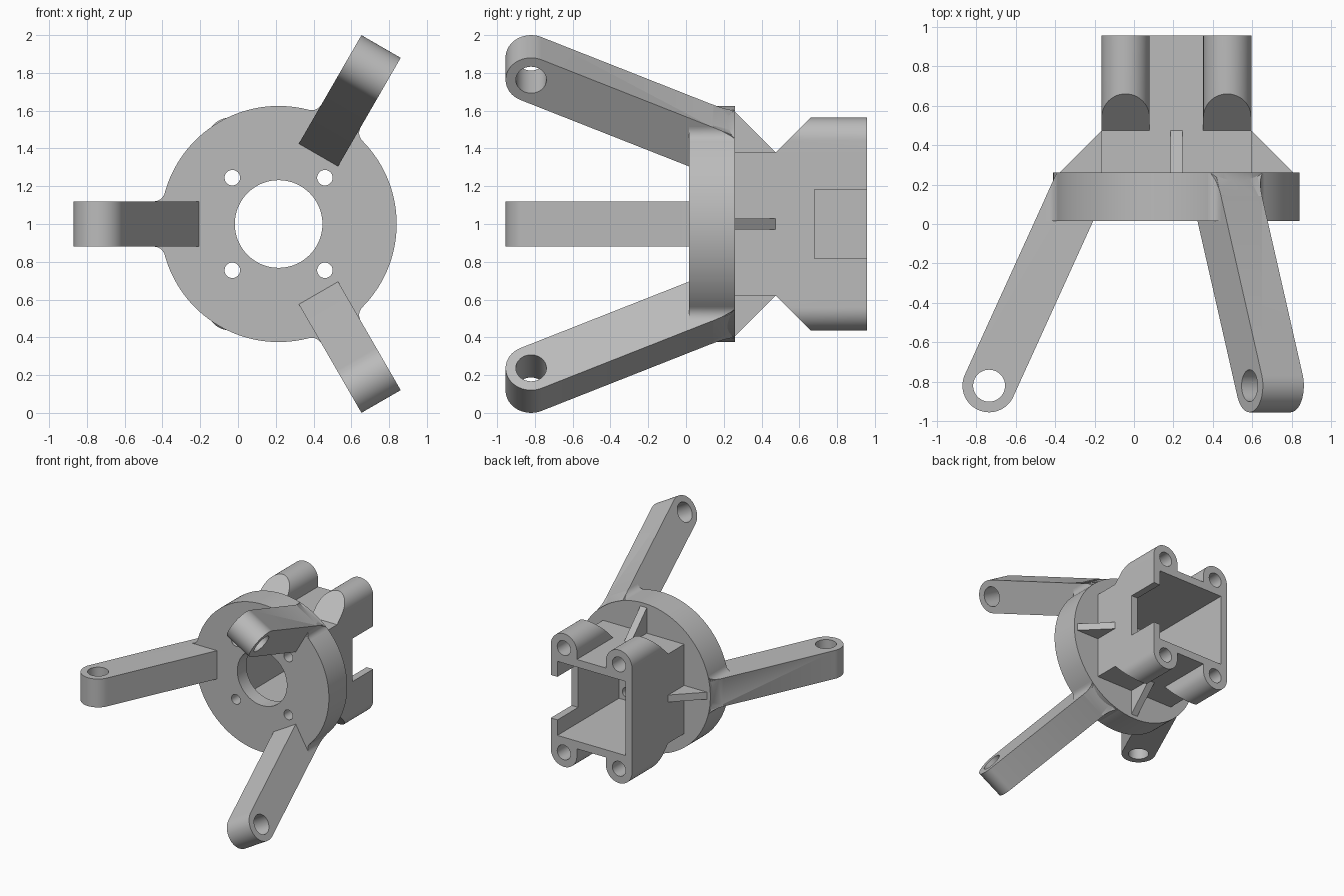
import bpy, bmesh, math
from math import cos, sin, radians as rad

if "Cube" in bpy.data.objects:
    bpy.data.objects.remove(bpy.data.objects["Cube"])

CX, CZ = 0.215, 1.0            # axis of the mount (runs along y)
Y0, Y1, R = 0.015, 0.26, 0.625  # flange front, back, radius

plastic = bpy.data.materials.new("grey plastic")
plastic.diffuse_color = (0.5, 0.5, 0.5, 1)
plastic.use_nodes = True
plastic.node_tree.nodes["Principled BSDF"].inputs["Base Color"].default_value = plastic.diffuse_color


def polar(r, t, y, a):
    """Radius r, sideways offset t, depth y, around the axis at angle a."""
    return (CX + r * cos(a) - t * sin(a), y, CZ + r * sin(a) + t * cos(a))


def prism(name, pts, cap0, cap1):
    """Solid between two caps, each a mapping of the 2D outline into space."""
    bm = bmesh.new()
    a = [bm.verts.new(cap0(*p)) for p in pts]
    b = [bm.verts.new(cap1(*p)) for p in pts]
    bm.faces.new(a)
    bm.faces.new(b[::-1])
    n = len(pts)
    for i in range(n):
        j = (i + 1) % n
        bm.faces.new((a[j], a[i], b[i], b[j]))
    bmesh.ops.recalc_face_normals(bm, faces=bm.faces)
    me = bpy.data.meshes.new(name)
    bm.to_mesh(me)
    bm.free()
    me.materials.append(plastic)
    ob = bpy.data.objects.new(name, me)
    bpy.context.collection.objects.link(ob)
    return ob


def arc(cx, cy, r, a0, a1, n):
    return [(cx + r * cos(rad(a0 + (a1 - a0) * i / n)),
             cy + r * sin(rad(a0 + (a1 - a0) * i / n))) for i in range(n + 1)]


def along_y(name, pts, y0, y1):
    return prism(name, pts, lambda x, z: (CX + x, y0, CZ + z),
                 lambda x, z: (CX + x, y1, CZ + z))


def cylinder(name, x, z, r, y0, y1, n=40):
    return along_y(name, arc(x, z, r, 0, 360, n)[:-1], y0, y1)


def box(name, x0, x1, z0, z1, y0, y1):
    return along_y(name, [(x0, z0), (x1, z0), (x1, z1), (x0, z1)], y0, y1)


adds, cuts = [], []

# round flange
body = cylinder("motor_bracket", 0, 0, R, Y0, Y1, 128)

# square housing
H, W, YB = 0.378, 0.38, 0.957
adds.append(box("housing", -W, W, -H, H, 0.2, YB))

# four screw posts with 45 degree undersides, and their blind holes
for sx in (-1, 1):
    for sz in (-1, 1):
        outline = [(-0.122, 0.35), (0.122, 0.35)] + arc(0, 0.441, 0.122, 0, 180, 24)
        adds.append(prism("post", outline,
                          lambda x, z: (CX + sx * 0.258 + x, 0.475 + z - H, CZ + sz * z),
                          lambda x, z: (CX + sx * 0.258 + x, YB, CZ + sz * z)))
        cuts.append(cylinder("post_hole", sx * 0.258, sz * 0.441, 0.062, 0.66, 1.1))
        cuts.append(cylinder("flange_hole", sx * 0.245, sz * 0.245, 0.041, -0.1, 0.2))

# triangular stiffening ribs
for k in range(4):
    a = k * math.pi / 2
    adds.append(prism("rib", [(0.35, 0.2), (0.593, 0.2), (0.593, Y1), (H, 0.475), (0.35, 0.475)],
                      lambda r, y: polar(r, -0.03, y, a),
                      lambda r, y: polar(r, 0.03, y, a)))

# three slanted legs with rounded, drilled ends and filleted roots
LR, LY, LRAD = 0.95, -0.82, 0.135
leg_profile = arc(LR, LY, LRAD, 24.5, -155.5, 32) + [(0.406, 0.05), (0.5, 0.2), (0.611, 0.25)]
F = 0.06
rc, tc = math.sqrt((R + F) ** 2 - (0.12 + F) ** 2), 0.12 + F
end = 180 + math.degrees(math.atan2(tc, rc))
fillet = arc(rc, tc, F, 270, end, 10) + [(0.57, 0.15), (0.60, 0.10), (rc, 0.10)]


def slant(r):
    return min(0.255, -0.764 + (1.073 - r) / 0.455)


for a in (rad(60), rad(180), rad(300)):
    adds.append(prism("leg", leg_profile,
                      lambda r, y: polar(r, -0.12, y, a),
                      lambda r, y: polar(r, 0.12, y, a)))
    cuts.append(prism("leg_hole", arc(LR, LY, 0.081, 0, 360, 40)[:-1],
                      lambda r, y: polar(r, -0.3, y, a),
                      lambda r, y: polar(r, 0.3, y, a)))
    for s in (-1, 1):
        adds.append(prism("fillet", fillet,
                          lambda r, t: polar(r, s * t, Y0 + 0.001, a),
                          lambda r, t: polar(r, s * t, slant(r), a)))

# housing cavity, central bore and side notch
cuts.append(box("cavity", -0.318, 0.318, -0.313, 0.313, 0.135, 1.1))
cuts.append(cylinder("bore", 0, 0, 0.232, -0.1, 0.2, 72))
cuts.append(box("notch", 0.2, 0.6, -0.182, 0.182, 0.68, 1.1))

# combine everything into one solid
for ops, mode in ((adds, 'UNION'), (cuts, 'DIFFERENCE')):
    for ob in ops:
        m = body.modifiers.new(ob.name, 'BOOLEAN')
        m.operation, m.solver, m.object = mode, 'EXACT', ob
        ob.hide_render = True
bpy.context.view_layer.update()
dg = bpy.context.evaluated_depsgraph_get()
solid = bpy.data.meshes.new_from_object(body.evaluated_get(dg))
body.modifiers.clear()
body.data = solid
for ob in adds + cuts:
    bpy.data.objects.remove(ob)

# smooth round walls, crisp edges
bpy.ops.object.select_all(action='DESELECT')
body.select_set(True)
bpy.context.view_layer.objects.active = body
bpy.ops.object.shade_smooth_by_angle(angle=rad(25))
